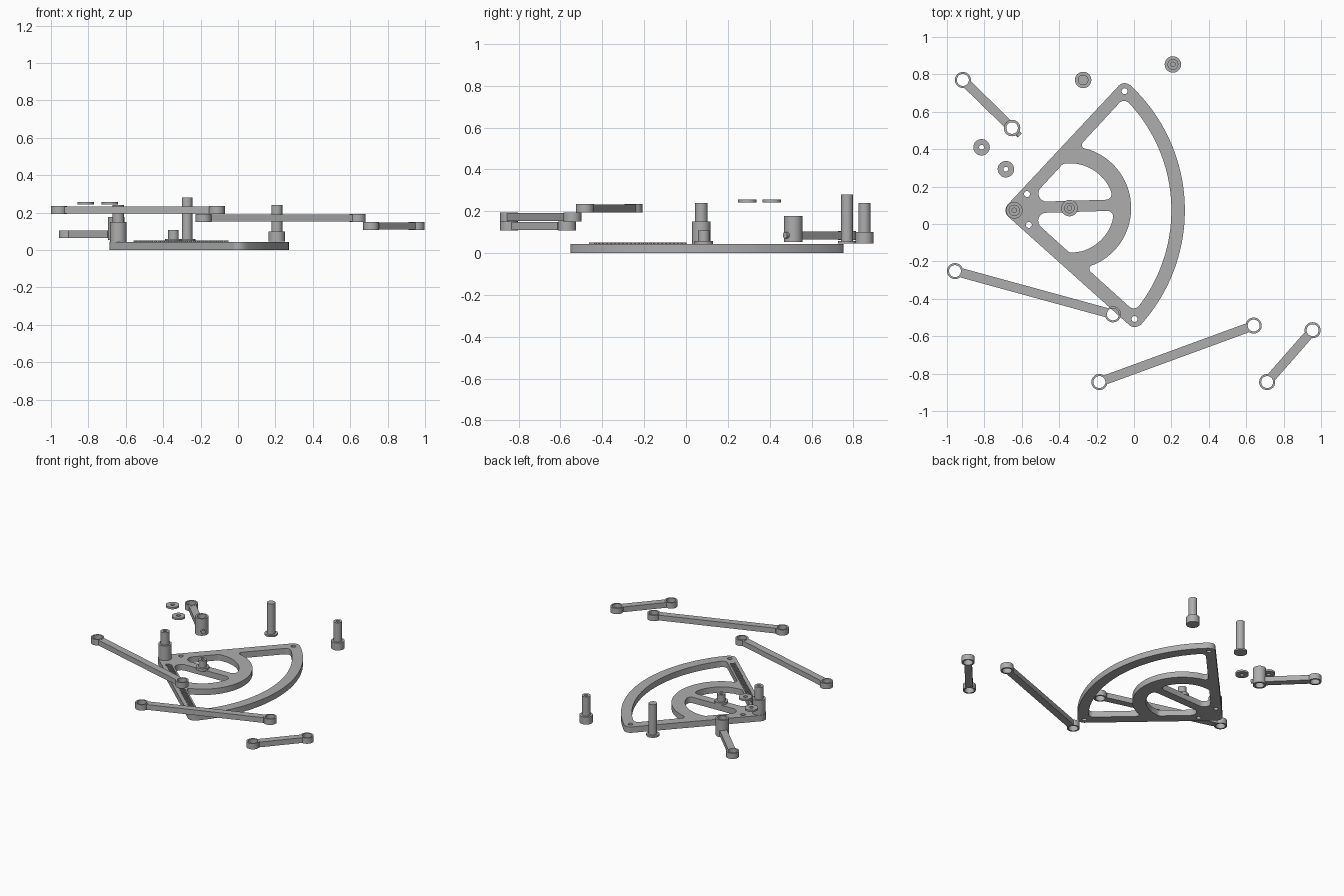
import bpy, bmesh, math
from mathutils import Vector as V, Matrix
from mathutils.geometry import convex_hull_2d

if "Cube" in bpy.data.objects:
    bpy.data.objects.remove(bpy.data.objects["Cube"])

grey = bpy.data.materials.new("plain_grey")
grey.diffuse_color = (0.42, 0.42, 0.42, 1)
grey.use_nodes = True
grey.node_tree.nodes["Principled BSDF"].inputs["Base Color"].default_value = grey.diffuse_color


def finish(name, bm, loc=(0, 0, 0)):
    bmesh.ops.remove_doubles(bm, verts=bm.verts, dist=1e-5)
    bmesh.ops.recalc_face_normals(bm, faces=bm.faces)
    me = bpy.data.meshes.new(name)
    bm.to_mesh(me)
    bm.free()
    me.materials.clear()
    me.materials.append(grey)
    ob = bpy.data.objects.new(name, me)
    ob.location = loc
    bpy.context.collection.objects.link(ob)
    bpy.ops.object.select_all(action='DESELECT')
    ob.select_set(True)
    bpy.context.view_layer.objects.active = ob
    bpy.ops.object.shade_smooth_by_angle(angle=math.radians(30))
    return ob


def lathe(name, profile, x, y, closed=False, n=32):
    """Revolve (radius, z) points about a vertical axis."""
    bm = bmesh.new()
    rings = [[bm.verts.new((r * math.cos(i * math.tau / n), r * math.sin(i * math.tau / n), z))
              for i in range(n)] if r > 0 else [bm.verts.new((0, 0, z))] for r, z in profile]
    pairs = list(zip(rings, rings[1:])) + ([(rings[-1], rings[0])] if closed else [])
    for a, b in pairs:
        for i in range(n):
            j = (i + 1) % n
            quad = [a[i % len(a)], a[j % len(a)], b[j % len(b)], b[i % len(b)]]
            bm.faces.new(list(dict.fromkeys(quad)))
    return finish(name, bm, (x, y, 0))


def tube(name, x, y, r_in, r_out, z0, z1):
    return lathe(name, [(r_in, z0), (r_out, z0), (r_out, z1), (r_in, z1)], x, y, True)


def box(bm, center, angle, size):
    m = Matrix.Translation(center) @ Matrix.Rotation(angle, 4, 'Z') @ Matrix.Diagonal((*size, 1))
    bmesh.ops.create_cube(bm, size=1, matrix=m)


def arc(c, r, a0, a1, n=24):
    return [c + r * V((math.cos(a0 + (a1 - a0) * i / n), math.sin(a0 + (a1 - a0) * i / n)))
            for i in range(n + 1)]


def arc_between(c, r, p, q, gap=0.06):
    """Counterclockwise arc from p to q, short of both ends to leave room for fillets."""
    a0, a1 = (math.atan2(*(k - c).yx) for k in (p, q))
    if a1 < a0:
        a1 += math.tau
    return arc(c, r, a0 + gap / r, a1 - gap / r)


def fillet(pts, corners, steps=8):
    """Round the listed corners {index: radius} of a polygon."""
    out = []
    for i, p in enumerate(pts):
        if i not in corners:
            out.append(p)
            continue
        u, w = pts[i - 1] - p, pts[(i + 1) % len(pts)] - p
        half = u.angle(w) / 2
        back = min(corners[i] / math.tan(half), 0.95 * u.length, 0.95 * w.length)
        r = back * math.tan(half)
        u.normalize()
        w.normalize()
        c = p + (u + w).normalized() * (r / math.sin(half))
        s, e = p + u * back - c, p + w * back - c
        turn = s.angle(e)
        out += [c + (s * math.sin((1 - k / steps) * turn) + e * math.sin(k / steps * turn))
                / math.sin(turn) for k in range(steps + 1)]
    return out


def slab(name, loops, z0, z1):
    """Extrude an outline with holes."""
    cu = bpy.data.curves.new(name, 'CURVE')
    cu.dimensions, cu.fill_mode, cu.extrude = '2D', 'BOTH', (z1 - z0) / 2
    for pts in loops:
        s = cu.splines.new('POLY')
        s.points.add(len(pts) - 1)
        for sp, p in zip(s.points, pts):
            sp.co = (p.x, p.y, 0, 1)
        s.use_cyclic_u = True
    tmp = bpy.data.objects.new(name + "_curve", cu)
    bpy.context.collection.objects.link(tmp)
    bpy.context.view_layer.update()
    me = bpy.data.meshes.new_from_object(tmp.evaluated_get(bpy.context.evaluated_depsgraph_get()))
    bm = bmesh.new()
    bm.from_mesh(me)
    bpy.data.objects.remove(tmp)
    bpy.data.meshes.remove(me)
    return finish(name, bm, (0, 0, (z0 + z1) / 2))


# --- Sector plate: rounded wedge, arc opening and two half-round openings
TOP = 0.043
P, A, B, C = V((-0.64, 0.073)), V((-0.05, 0.71)), V((0.003, -0.508)), V((-0.345, 0.085))
dA, dB = (A - P).normalized(), (B - P).normalized()
up0 = P + 0.022 * V((dA.y, -dA.x))      # inner edge line of the upper bar
lo0 = P + 0.03 * V((-dB.y, dB.x))       # inner edge line of the lower bar
spoke_hi, spoke_lo = V((-0.64, 0.115)), V((-0.64, 0.055))
ex = V((1, 0.03)).normalized()


def hit(o, d, c, r):
    """Far crossing of a line with a circle."""
    t = (c - o).dot(d)
    return o + d * (t + math.sqrt(r * r - (o + d * t - c).length_squared))


def cross(o, d, q, e):
    k = q - o
    return o + d * ((k.x * e.y - k.y * e.x) / (d.x * e.y - d.y * e.x))


circle = lambda c, r, n=32: arc(c, r, 0, math.tau * (n - 1) / n, n - 1)
cloud = circle(P, 0.047, 48) + circle(A, 0.043) + circle(B, 0.043) + \
    arc(P, 0.912, math.atan2(*(B - P).yx), math.atan2(*(A - P).yx), 48)
outline = [cloud[i] for i in convex_hull_2d(cloud)]

u1, u2 = hit(up0, dA, C, 0.33), hit(up0, dA, P, 0.84)
l1, l2 = hit(lo0, dB, C, 0.33), hit(lo0, dB, P, 0.84)
outer = arc_between(P, 0.84, l2, u2)
inner = arc_between(C, 0.33, l1, u1)[::-1]
n = len(outer)
big = fillet([l1, l2] + outer + [u2, u1] + inner,
             {0: 0.02, 1: 0.035, n + 2: 0.035, n + 3: 0.02})

s1, s2, s3 = cross(up0, dA, spoke_hi, ex), hit(spoke_hi, ex, C, 0.24), hit(up0, dA, C, 0.24)
ring = arc_between(C, 0.24, s2, s3)
half_up = fillet([s1, s2] + ring + [s3], {0: 0.043, 1: 0.03, len(ring) + 2: 0.03})
s1, s2, s3 = cross(lo0, dB, spoke_lo, ex), hit(spoke_lo, ex, C, 0.24), hit(lo0, dB, C, 0.24)
ring = arc_between(C, 0.24, s3, s2)
half_lo = fillet([s1, s3] + ring + [s2], {0: 0.043, 1: 0.03, len(ring) + 2: 0.03})
small = [circle(c, 0.016, 20) for c in (A, B, V((-0.572, 0.16)), V((-0.562, -0.005)))]
slab("sector_plate", [outline, big, half_up, half_lo] + small, 0, TOP)

# --- Plain raised ribs along the lower bar
bm = bmesh.new()
for i in range(24):
    c = P + dB * (0.13 + 0.028 * i)
    box(bm, (c.x, c.y, TOP + 0.003), math.atan2(dB.y, dB.x), (0.012, 0.035, 0.008))
finish("bar_ribs", bm)

# --- Posts and pins
lathe("pivot_post", [(0, TOP - 0.005), (0.044, TOP - 0.005), (0.044, 0.15), (0.03, 0.15),
                     (0.03, 0.24), (0.012, 0.24), (0.012, 0.2), (0, 0.2)], P.x, P.y)
lathe("spoke_pin", [(0, TOP - 0.005), (0.044, TOP - 0.005), (0.044, 0.058), (0.028, 0.058),
                    (0.028, 0.108), (0.012, 0.108), (0.012, 0.07), (0, 0.07)], C.x, C.y)
lathe("loose_screw", [(0, 0.046), (0.044, 0.046), (0.044, 0.1), (0.029, 0.1),
                      (0.029, 0.24), (0.012, 0.24), (0.012, 0.2), (0, 0.2)], 0.208, 0.853)
lathe("loose_pin", [(0, 0.046), (0.044, 0.046), (0.044, 0.058), (0.028, 0.058),
                    (0.028, 0.28), (0, 0.28)], -0.272, 0.77)

# --- Washers
for i, (x, y) in enumerate([(-0.815, 0.41), (-0.685, 0.293)]):
    tube(f"washer_{i + 1}", x, y, 0.013, 0.044, 0.242, 0.256)


# --- Links: an arm between two eyes
def link_arm(name, p, q, z0, z1):
    d = q - p
    mid = (p + q) / 2
    bm = bmesh.new()
    box(bm, (mid.x, mid.y, (z0 + z1) / 2), math.atan2(d.y, d.x),
        (d.length - 0.076, 0.05, z1 - z0 - 0.004))
    finish(name + "_arm", bm)


for name, p, q, z0 in [("left_link", (-0.957, -0.252), (-0.113, -0.483), 0.193),
                       ("long_link", (-0.185, -0.845), (0.64, -0.543), 0.151),
                       ("short_link", (0.712, -0.845), (0.955, -0.568), 0.108)]:
    link_arm(name, V(p), V(q), z0, z0 + 0.042)
    for tag, e in (("start", p), ("end", q)):
        tube(f"{name}_{tag}_eye", *e, 0.032, 0.043, z0, z0 + 0.042)

# --- Crank with tall hub and side set screw
E, H = V((-0.915, 0.77)), V((-0.652, 0.513))
link_arm("crank", E, H, 0.063, 0.105)
tube("crank_eye", E.x, E.y, 0.032, 0.043, 0.063, 0.105)
tube("crank_hub", H.x, H.y, 0.031, 0.044, 0.053, 0.177)
d = (H - E).normalized()
c = H + d * 0.045
bm = bmesh.new()
bmesh.ops.create_cone(bm, cap_ends=True, segments=20, radius1=0.015, radius2=0.015, depth=0.024,
                      matrix=Matrix.Translation((c.x, c.y, 0.085))
                      @ V((d.x, d.y, 0)).to_track_quat('Z', 'Y').to_matrix().to_4x4())
finish("set_screw", bm)
